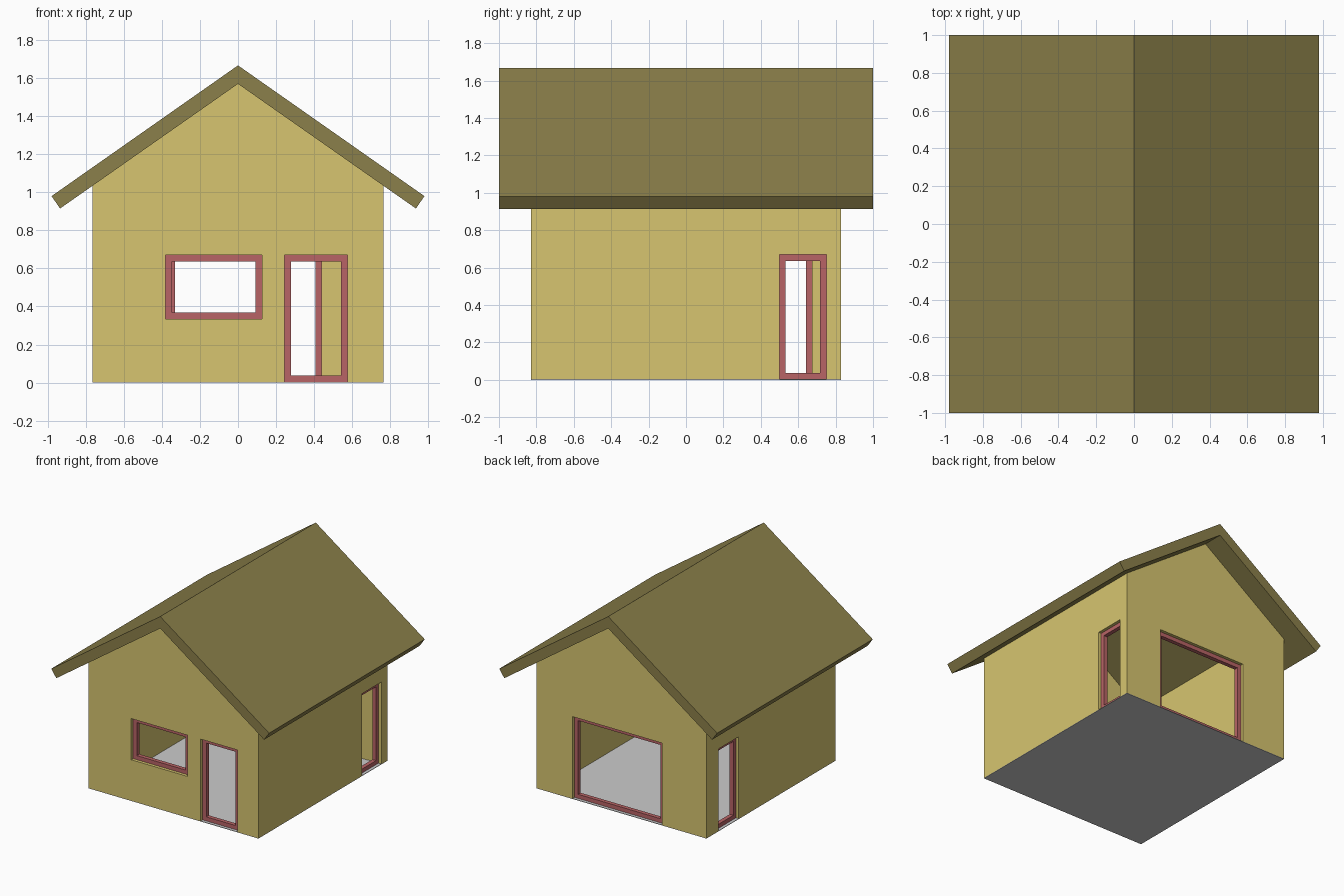
import bpy, bmesh

if "Cube" in bpy.data.objects:
    bpy.data.objects.remove(bpy.data.objects["Cube"])

W, D, T = 0.765, 0.83, 0.083      # half width, half depth, wall thickness
PITCH, APEX, FLOOR = 0.7, 1.57, 0.004
BAR, BAR_DEPTH = 0.033, 0.033     # frame section


def material(name, rgb):
    m = bpy.data.materials.new(name)
    m.diffuse_color = (*rgb, 1)
    m.use_nodes = True
    m.node_tree.nodes["Principled BSDF"].inputs["Base Color"].default_value = m.diffuse_color
    return m


WALL = material("yellow", (0.68, 0.56, 0.16))
ROOF = material("olive", (0.26, 0.216, 0.069))
RED = material("red", (0.48, 0.127, 0.133))


def add(name, bm, mat=None):
    bmesh.ops.recalc_face_normals(bm, faces=bm.faces)
    me = bpy.data.meshes.new(name)
    bm.to_mesh(me)
    bm.free()
    ob = bpy.data.objects.new(name, me)
    bpy.context.collection.objects.link(ob)
    if mat:
        me.materials.append(mat)
    return ob


def prism(name, profile, half_y, mat):
    """Extrude an x-z profile along y."""
    bm = bmesh.new()
    face = bm.faces.new([bm.verts.new((x, -half_y, z)) for x, z in profile])
    ext = bmesh.ops.extrude_face_region(bm, geom=[face])["geom"]
    bmesh.ops.translate(bm, vec=(0, 2 * half_y, 0),
                        verts=[v for v in ext if isinstance(v, bmesh.types.BMVert)])
    return add(name, bm, mat)


def box(bm, lo, hi):
    vs = bmesh.ops.create_cube(bm, size=1)["verts"]
    for v in vs:
        v.co = [(a + b) / 2 + c * (b - a) for a, b, c in zip(lo, hi, v.co)]


def box_object(name, lo, hi, mat=None):
    bm = bmesh.new()
    box(bm, lo, hi)
    return add(name, bm, mat)


def cut(target, cutter):
    mod = target.modifiers.new("cut", "BOOLEAN")
    mod.operation, mod.solver, mod.object = "DIFFERENCE", "EXACT", cutter
    bpy.context.view_layer.objects.active = target
    bpy.ops.object.modifier_apply(modifier=mod.name)
    bpy.data.objects.remove(cutter)


# walls: gabled shell, open beneath the roof
eave = APEX - PITCH * W
walls = prism("walls", [(-W, FLOOR), (W, FLOOR), (W, eave), (0, APEX), (-W, eave)], D, WALL)
cut(walls, box_object("room_cutter", (T - W, T - D, -1), (W - T, D - T, 3)))

# openings: name, side axis (0 = x wall, 1 = y wall), sign, span along wall, z range
OPENINGS = [
    ("front_window", 1, -1, -0.38, 0.125, 0.335, 0.67),
    ("front_door", 1, -1, 0.245, 0.575, FLOOR, 0.67),
    ("back_window", 1, 1, -0.365, 0.44, FLOOR, 0.67),
    ("right_door", 0, 1, 0.50, 0.75, FLOOR, 0.67),
    ("left_door", 0, -1, 0.415, 0.675, FLOOR, 0.67),
]
for name, axis, sign, a, b, z0, z1 in OPENINGS:
    mid = sign * ((W, D)[axis] - T / 2)

    def corners(u0, u1, w0, w1, half):
        p, q = (mid - half, mid + half), (u0, u1)
        x, y = (p, q) if axis == 0 else (q, p)
        return (x[0], y[0], w0), (x[1], y[1], w1)

    bottom = z0 if z0 > FLOOR else -0.1
    cut(walls, box_object("opening_cutter", *corners(a, b, bottom, z1, T)))
    # recessed frame around the opening
    frame = box_object(name + "_frame", *corners(a, b, z0, z1, BAR_DEPTH / 2), RED)
    cut(frame, box_object("frame_cutter",
                          *corners(a + BAR, b - BAR, z0 + BAR, z1 - BAR, T)))

# roof: two pitched slabs joined at the ridge
prism("roof", [(-0.98, 0.98), (0, 1.667), (0.98, 0.98),
               (0.935, 0.915), (0, APEX), (-0.935, 0.915)], 1.0, ROOF)

# floor
box_object("floor", (-W, -D, 0), (W, D, FLOOR))
